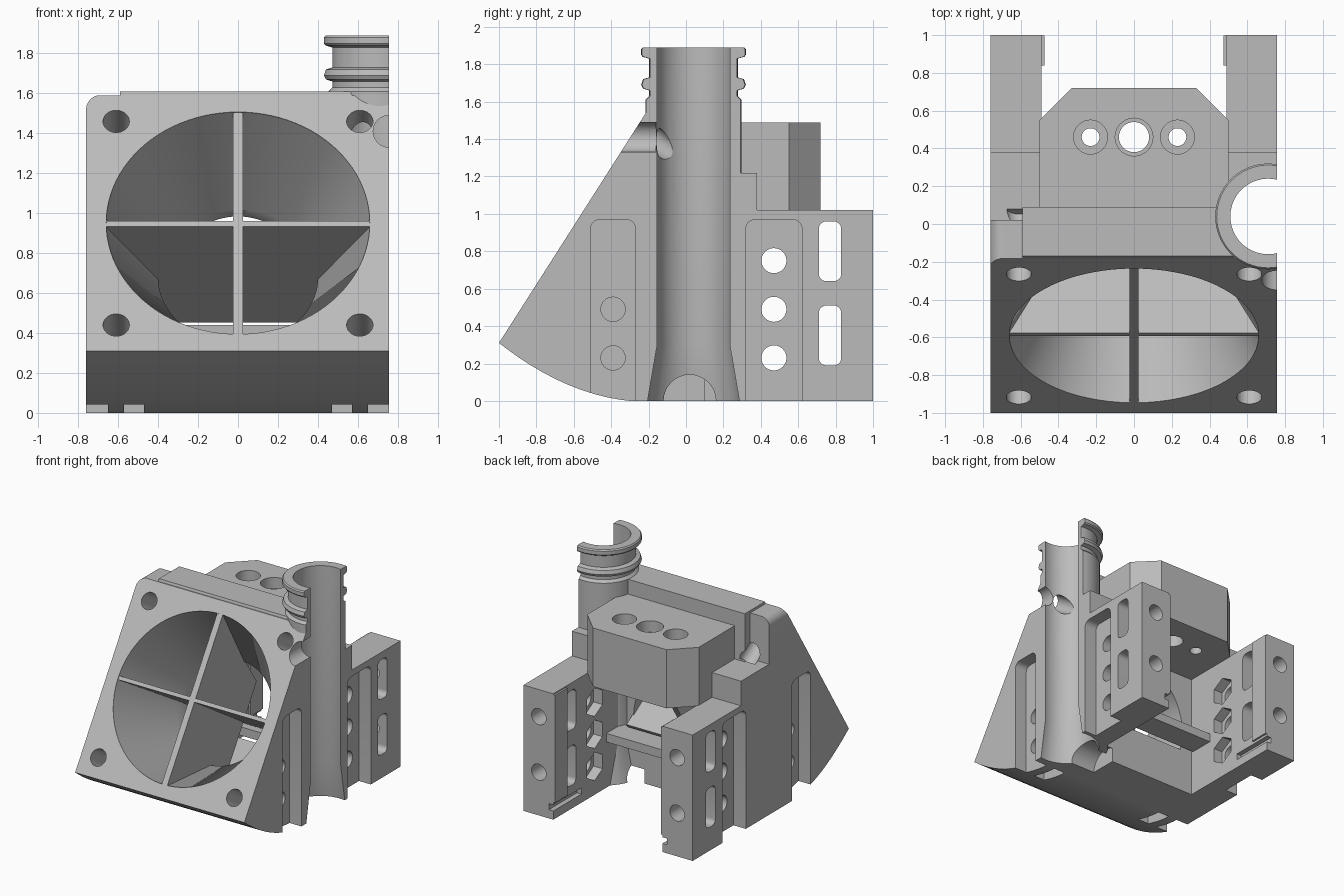
import bpy, bmesh, math
from mathutils import Vector, Matrix

if "Cube" in bpy.data.objects:
    bpy.data.objects.remove(bpy.data.objects["Cube"], do_unlink=True)

grey = bpy.data.materials.new("light grey plastic")
grey.use_nodes = True
grey.diffuse_color = (0.5, 0.5, 0.5, 1)
grey.node_tree.nodes["Principled BSDF"].inputs["Base Color"].default_value = (0.5, 0.5, 0.5, 1)


def finish(name, bm, matrix=None):
    if matrix:
        bm.transform(matrix)
    bmesh.ops.recalc_face_normals(bm, faces=bm.faces)
    if bm.calc_volume(signed=True) < 0:
        bmesh.ops.reverse_faces(bm, faces=bm.faces)
    me = bpy.data.meshes.new(name)
    bm.to_mesh(me)
    bm.free()
    me.materials.append(grey)
    ob = bpy.data.objects.new(name, me)
    bpy.context.scene.collection.objects.link(ob)
    return ob


def prism(name, pts, axis, a, b, matrix=None):
    """Extrude a 2D outline along axis 0, 1 or 2 from a to b."""
    bm = bmesh.new()
    ends = []
    for level in (a, b):
        ring = []
        for p in pts:
            co = list(p)
            co.insert(axis, level)
            ring.append(bm.verts.new(co))
        bm.faces.new(ring)
        ends.append(ring)
    low, high = ends
    for i in range(len(pts)):
        bm.faces.new((low[i - 1], low[i], high[i], high[i - 1]))
    return finish(name, bm, matrix)


def box(name, x0, x1, y0, y1, z0, z1):
    return prism(name, [(x0, y0), (x1, y0), (x1, y1), (x0, y1)], 2, z0, z1)


def lathe(name, profile, matrix, sides=64):
    """Revolve (radius, height) points, closed by flat end caps."""
    bm = bmesh.new()
    rings = [[bm.verts.new((r * math.cos(math.tau * k / sides), r * math.sin(math.tau * k / sides), h))
              for k in range(sides)] for r, h in profile]
    for low, high in zip(rings, rings[1:]):
        for k in range(sides):
            bm.faces.new((low[k - 1], low[k], high[k], high[k - 1]))
    bm.faces.new(rings[0])
    bm.faces.new(rings[-1])
    return finish(name, bm, matrix)


def rod(name, r, start, end, sides=32):
    start, d = Vector(start), Vector(end) - Vector(start)
    turn = Vector((0, 0, 1)).rotation_difference(d).to_matrix().to_4x4()
    return lathe(name, [(r, 0), (r, d.length)], Matrix.Translation(start) @ turn, sides)


def arc(cx, cy, r, start, end, steps=6):
    angles = [math.radians(start + (end - start) * k / steps) for k in range(steps + 1)]
    return [(cx + r * math.cos(a), cy + r * math.sin(a)) for a in angles]


def rounded(y0, y1, z0, z1, r):
    return (arc(y1 - r, z1 - r, r, 0, 90) + arc(y0 + r, z1 - r, r, 90, 180)
            + arc(y0 + r, z0 + r, r, 180, 270) + arc(y1 - r, z0 + r, r, 270, 360))


def solid_volume(me):
    """Volume of a closed mesh, or None when it has open edges."""
    bm = bmesh.new()
    bm.from_mesh(me)
    volume = bm.calc_volume(signed=True) if all(e.is_manifold for e in bm.edges) else None
    bm.free()
    return volume


def combine(target, other, op="DIFFERENCE"):
    """Boolean that checks for a closed result and tries again with a tiny nudge."""
    sign = 1 if op == "UNION" else -1
    before = solid_volume(target.data)
    bpy.context.view_layer.objects.active = target
    for solver in ("MANIFOLD", "EXACT", "MANIFOLD", "EXACT"):
        backup = target.data.copy()
        mod = target.modifiers.new("join", "BOOLEAN")
        mod.operation, mod.solver, mod.object = op, solver, other
        try:
            bpy.ops.object.modifier_apply(modifier=mod.name)
        except RuntimeError:
            target.modifiers.clear()
        after = solid_volume(target.data)
        if after is not None and (before is None or (after - before) * sign > 1e-7):
            break
        target.data = backup
        other.data.transform(Matrix.Translation((.0007, .0005, .0003)))
    bpy.data.objects.remove(other, do_unlink=True)


# Main housing with sloped front, curved underside and rear wings
outline = [(-1, .31), (-.183, 1.59), (.02, 1.59), (.02, 1.22), (.38, 1.22), (.38, 1.02), (1, 1.02), (1, 0)]
for k in range(12):
    t = k / 12
    outline.append((-.3 - .7 * t, .07 * t + .24 * t * t))
body = prism("housing", outline, 0, -.76, .758)
combine(body, prism("corner_round", arc(-.69, 1.52, .071, 180, 90) + [(-.69, 1.7), (-.85, 1.7), (-.85, 1.52)],
                    1, -.6, .3))
combine(body, prism("top_bar", [(-.17, 1.61), (.09, 1.61), (.09, 1.2), (-.3, 1.2)], 0, -.59, .58), "UNION")

# Funnel duct, square to the sloped front, and the open rear bay
slope = math.atan2(.817, 1.28)
into = Vector((0, math.cos(slope), -math.sin(slope)))
duct_frame = Matrix.Translation((0, -.59, .95)) @ Matrix.Rotation(-math.pi / 2 - slope, 4, "X")
combine(body, lathe("duct_cut", [(.66, -.2), (.66, .01), (.4, .5), (.4, .9)], duct_frame, 96))
combine(body, box("bay_cut", -.49, .49, .1, 1.2, -.1, 1.03))

# Rear mounting block with chamfered corners
combine(body, prism("mount_block", [(-.5, .05), (.5, .05), (.5, .55), (.33, .72), (-.33, .72), (-.5, .55)],
                    2, 1.015, 1.49), "UNION")
for x, bore, wide in ((-.23, .047, .09), (0, .08, .1), (.23, .047, .09)):
    combine(body, rod("block_hole", bore, (x, .46, .9), (x, .46, 1.6)))
    combine(body, rod("block_recess", wide, (x, .46, 1.4), (x, .46, 1.6)))

# Vertical half tube with two collars and a flared foot
tube_at = Matrix.Translation((.71, .04, 0))
combine(body, lathe("tube", [(.32, 0), (.257, .3), (.257, 1.61), (.237, 1.63), (.237, 1.66), (.27, 1.67),
                             (.28, 1.69), (.27, 1.72), (.237, 1.73), (.237, 1.83), (.272, 1.84), (.28, 1.85),
                             (.28, 1.88), (.272, 1.89)], tube_at), "UNION")
combine(body, lathe("bore", [(.26, -.05), (.25, 0), (.2, .3), (.2, 2)], tube_at))
combine(body, rod("foot_arch", .14, (.3, .02, 0), (.75, .02, 0)))
combine(body, rod("cable_notch", .08, (.757, -.7, 1.41), (.757, -.12, 1.41)))

# Corner screw holes on the sloped face
for x in (-.61, .61):
    for z, depth in ((1.46, .42), (.44, .25)):
        p = Vector((x, -1 + (z - .31) * math.tan(slope), z))
        combine(body, rod("screw_hole", .066, p - into * .1, p + into * depth))

# Side pockets, bolt holes, hex nut traps and slots, same on both sides
for s in (-1, 1):
    for y0, y1 in ((-.51, -.27), (.32, .62)):
        combine(body, prism("side_pocket", rounded(y0, y1, -.2, .97, .05), 0, s * .65, s * .9))
    combine(body, box("nut_pocket", min(s * .47, s * .57), max(s * .47, s * .57), -.51, -.27, -.1, .6))
    for z in (.23, .49):
        combine(body, rod("front_bolt", .065, (s * .55, -.39, z), (s * .7, -.39, z)))
    for z in (.23, .49, .75):
        combine(body, rod("rear_bolt", .067, (s * .4, .47, z), (s * .7, .47, z)))
        combine(body, rod("nut_trap", .115, (s * .4, .47, z), (s * .57, .47, z), 6))
    for z in (.35, .8):
        combine(body, prism("wing_slot", rounded(.71, .83, z - .16, z + .16, .04), 0, s * .4, s * .9))
        combine(body, rod("wing_hole", .065, (s * .62, .78, z), (s * .62, 1.1, z)))
    combine(body, box("rail_groove", min(s * .4, s * .53), max(s * .4, s * .53), .64, 1.1, .07, .12))
    lip = sorted((s * .475, s * .5))
    box("wing_lip_" + ("right" if s < 0 else "left"), lip[0], lip[1], .84, .999, .14, 1.01)

# Flat split face on the tube side
combine(body, box("tube_split", .757, 1.3, -1.2, 1.2, -.2, 2.1))

# Cross brace between the wings
box("cross_brace", -.5, .5, .12, .32, .37, .44)

# Crossed vanes inside the duct
vane = [(-.665, .005), (.665, .005), (.41, .5), (.41, .9), (-.41, .9), (-.41, .5)]
prism("horizontal_vane", vane, 1, -.015, .015, duct_frame)
fin = [(-.665, .005), (.665, .005), (.41, .5), (.41, .75), (-.3, .75), (-.41, .5)]
prism("vertical_vane", fin, 0, -.025, .025, duct_frame)

# Smooth round surfaces, keep edges crisp
bpy.ops.object.select_all(action="DESELECT")
body.select_set(True)
bpy.context.view_layer.objects.active = body
bpy.ops.object.shade_smooth_by_angle(angle=math.radians(30))
